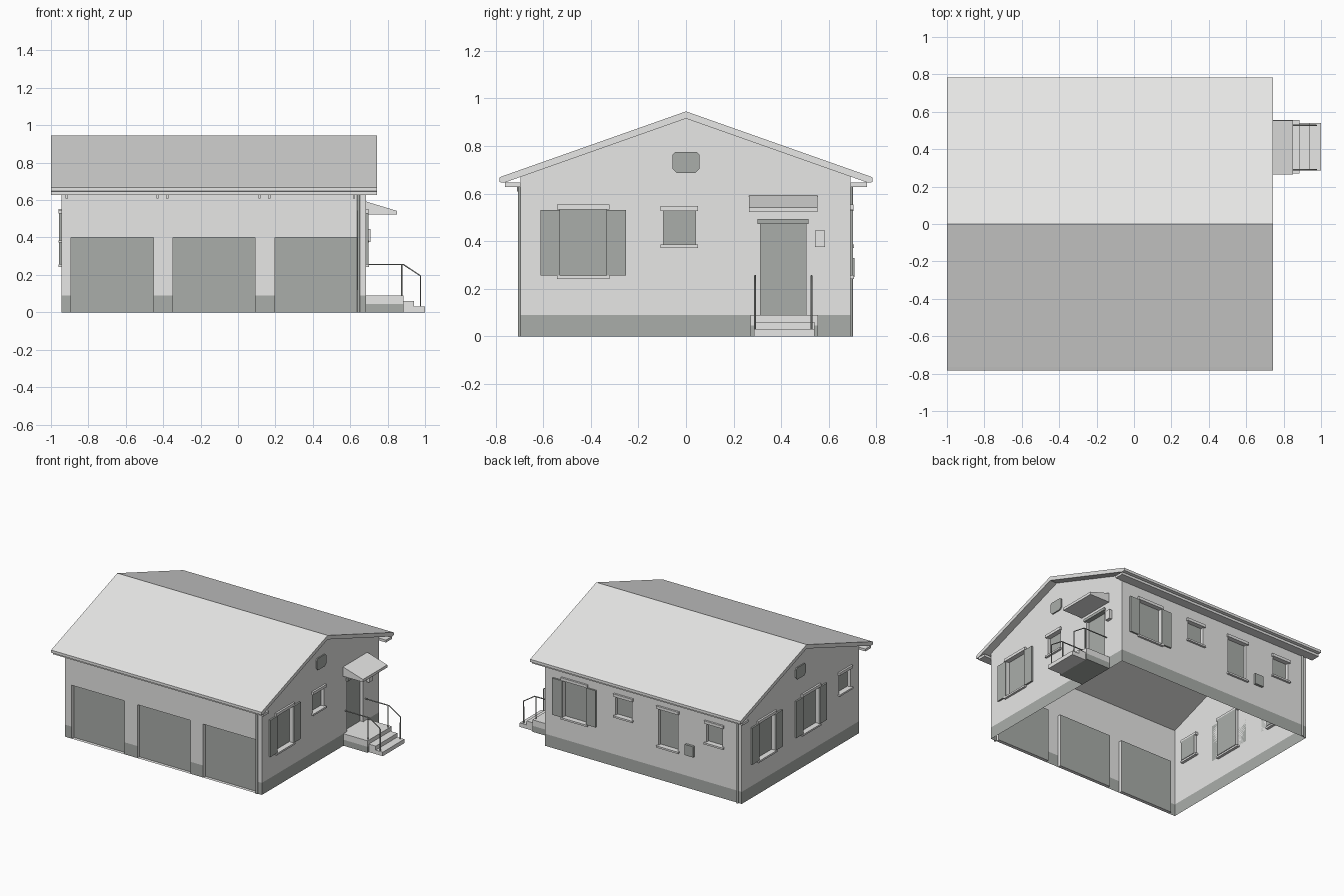
import bpy, bmesh
from mathutils import Vector

cube = bpy.data.objects.get("Cube")
if cube:
    bpy.data.objects.remove(cube)


def material(name, colour):
    m = bpy.data.materials.new(name)
    m.use_nodes = True
    m.diffuse_color = (*colour, 1)
    for node in m.node_tree.nodes:
        if node.type == 'BSDF_PRINCIPLED':
            node.inputs["Base Color"].default_value = (*colour, 1)
    return m


LIGHT = material("light grey", (0.8, 0.8, 0.79))
DARK = material("dark grey", (0.4, 0.42, 0.4))


def finish(name, bm, mats):
    mesh = bpy.data.meshes.new(name)
    bmesh.ops.recalc_face_normals(bm, faces=bm.faces[:])
    bm.to_mesh(mesh)
    bm.free()
    for m in mats:
        mesh.materials.append(m)
    ob = bpy.data.objects.new(name, mesh)
    bpy.context.collection.objects.link(ob)
    return ob


def box(name, a, b, mat):
    bm = bmesh.new()
    bmesh.ops.create_cube(bm, size=1)
    a, b = Vector(a), Vector(b)
    for v in bm.verts:
        v.co = [(a[i] + b[i]) / 2 + v.co[i] * abs(b[i] - a[i]) for i in range(3)]
    return finish(name, bm, [mat])


def prism(name, points, offset, mat):
    """Closed polygon extruded along an offset vector."""
    bm = bmesh.new()
    face = bm.faces.new([bm.verts.new(p) for p in points])
    new = bmesh.ops.extrude_face_region(bm, geom=[face])["geom"]
    moved = [v for v in new if isinstance(v, bmesh.types.BMVert)]
    bmesh.ops.translate(bm, vec=offset, verts=moved)
    # keep the starting cap so the prism is closed
    if not face.is_valid:
        bm.faces.new([v for v in bm.verts if v not in moved])
    return finish(name, bm, [mat])


X0, X1, Y0, Y1 = -0.945, 0.685, -0.695, 0.69
TOP, RIDGE, PLINTH = 0.672, 0.915, 0.09

# Each side maps (along, height, outward) to a point
SIDES = {
    "front": (lambda u, z, o=0: (u, Y0 - o, z), X0, X1),
    "back": (lambda u, z, o=0: (u, Y1 + o, z), X0, X1),
    "left": (lambda u, z, o=0: (X1 + o, u, z), Y0, Y1),
    "right": (lambda u, z, o=0: (X0 - o, u, z), Y0, Y1),
}

# Window types: half width, bottom, top
KINDS = {
    "shuttered": (0.098, 0.255, 0.535),
    "small": (0.067, 0.385, 0.53),
    "tall": (0.08, 0.255, 0.535),
    "door": (0.095, PLINTH, 0.475),
    "garage": (0.22, 0, 0.4),
}
OPENINGS = {
    "front": [("garage", -0.672), ("garage", -0.128), ("garage", 0.418)],
    "back": [("shuttered", 0.437), ("small", 0.033), ("tall", -0.336), ("small", -0.72)],
    "left": [("shuttered", -0.432), ("small", -0.028), ("door", 0.408)],
    "right": [("shuttered", 0.4), ("shuttered", -0.123), ("small", -0.53)],
}

# Walls: sheets with recessed openings, a dark plinth and gable ends
levels = sorted({0, PLINTH, TOP} | {z for k in KINDS.values() for z in k[1:]})
bm = bmesh.new()


def add_face(points, index):
    bm.faces.new([bm.verts.new(p) for p in points]).material_index = index


for side, (at, u0, u1) in SIDES.items():
    holes = [(c - KINDS[k][0], c + KINDS[k][0], *KINDS[k][1:]) for k, c in OPENINGS[side]]
    us = sorted({u0, u1} | {u for h in holes for u in h[:2]})
    for ua, ub in zip(us, us[1:]):
        for za, zb in zip(levels, levels[1:]):
            u, z = (ua + ub) / 2, (za + zb) / 2
            if not any(h[0] < u < h[1] and h[2] < z < h[3] for h in holes):
                add_face([at(ua, za), at(ub, za), at(ub, zb), at(ua, zb)], int(z < PLINTH))
    for a, b, lo, hi in holes:
        rim = [(a, lo), (b, lo), (b, hi), (a, hi)]
        add_face([at(*p, -0.025) for p in rim], 1)
        for i, p in enumerate(rim):
            q = rim[(i + 1) % 4]
            add_face([at(*p), at(*q), at(*q, -0.025), at(*p, -0.025)], 0)
    if side in ("left", "right"):
        add_face([at(u, TOP) for u in us] + [at(0, RIDGE)], 0)
bmesh.ops.remove_doubles(bm, verts=bm.verts[:], dist=0.0005)
finish("walls", bm, [LIGHT, DARK])

# Lintels, sills and shutters
for side, (at, u0, u1) in SIDES.items():
    for n, (kind, c) in enumerate(OPENINGS[side]):
        w, lo, hi = KINDS[kind]
        tag = f"{side}_{kind}_{n}"
        if kind == "garage":
            continue
        w2 = w + 0.012
        box(tag + "_lintel", at(c - w2, hi - 0.003, -0.02), at(c + w2, hi + 0.018, 0.014),
            DARK if kind == "door" else LIGHT)
        if kind != "door":
            box(tag + "_sill", at(c - w2, lo - 0.013, -0.02), at(c + w2, lo, 0.016), LIGHT)
        if kind == "shuttered":
            for s in (-1, 1):
                box(tag + "_shutter", at(c + s * w, lo, 0), at(c + s * (w + 0.082), hi - 0.005, 0.012), DARK)

# Gable vents
for side, sign in (("left", 1), ("right", -1)):
    at = SIDES[side][0]
    outline = [(-0.057, 0.705), (-0.04, 0.687), (0.04, 0.687), (0.057, 0.705),
               (0.057, 0.762), (0.045, 0.775), (-0.045, 0.775), (-0.057, 0.762)]
    prism(side + "_vent", [at(*p) for p in outline], (sign * 0.009, 0, 0), DARK)

# Roof slab with eave lips, and boxed soffits
half = [(0.765, 0.675), (0.783, 0.668), (0.783, 0.648), (0.765, 0.645)]
section = [(0, 0.945)] + half + [(0, RIDGE)] + [(-y, z) for y, z in reversed(half)]
prism("roof", [(-1, y, z) for y, z in section], (1.743, 0, 0), LIGHT)
for s, wall in ((-1, Y0), (1, Y1)):
    box("soffit", (-1, wall, 0.628), (0.743, s * 0.76, 0.646), LIGHT)

# Eave brackets
for x in (-0.915, -0.43, -0.378, 0.115, 0.167, 0.62):
    box("eave_bracket", (x - 0.006, Y0, 0.608), (x + 0.006, Y0 - 0.014, 0.63), LIGHT)


def pipe(name, points, radius, mat):
    curve = bpy.data.curves.new(name, 'CURVE')
    curve.dimensions = '3D'
    curve.bevel_depth = radius
    curve.bevel_resolution = 1
    curve.use_fill_caps = True
    spline = curve.splines.new('POLY')
    spline.points.add(len(points) - 1)
    for p, co in zip(spline.points, points):
        p.co = (*co, 1)
    curve.materials.append(mat)
    ob = bpy.data.objects.new(name, curve)
    bpy.context.collection.objects.link(ob)


# Downpipes
for x, y in ((0.645, Y0 - 0.004), (-0.912, Y1 + 0.004)):
    pipe("downpipe", [(x, y, 0), (x, y, 0.635)], 0.008, DARK)

# Boxes fixed to the walls
box("mailbox", (X1, 0.542, 0.375), (X1 + 0.024, 0.584, 0.445), LIGHT)
box("meter_box", (-0.555, Y1, 0.25), (-0.485, Y1 + 0.018, 0.33), DARK)

# Door canopy
prism("door_canopy", [(X1, 0.265, 0.592), (0.85, 0.265, 0.542), (0.85, 0.265, 0.522), (X1, 0.265, 0.522)],
      (0, 0.288, 0), LIGHT)

# Landing and steps
box("landing_base", (X1, 0.27, 0), (0.885, 0.555, 0.045), DARK)
box("landing", (X1, 0.27, 0.045), (0.885, 0.555, PLINTH), LIGHT)
box("upper_step", (0.885, 0.285, 0), (0.942, 0.54, 0.06), LIGHT)
box("lower_step", (0.942, 0.285, 0), (1, 0.54, 0.03), LIGHT)

# Handrails
for y in (0.29, 0.527):
    pipe("handrail", [(X1, y, 0.255), (0.885, y, 0.255), (0.976, y, 0.195), (0.976, y, 0.03)], 0.004, DARK)
    pipe("handrail_post", [(0.875, y, PLINTH), (0.875, y, 0.255)], 0.004, DARK)
